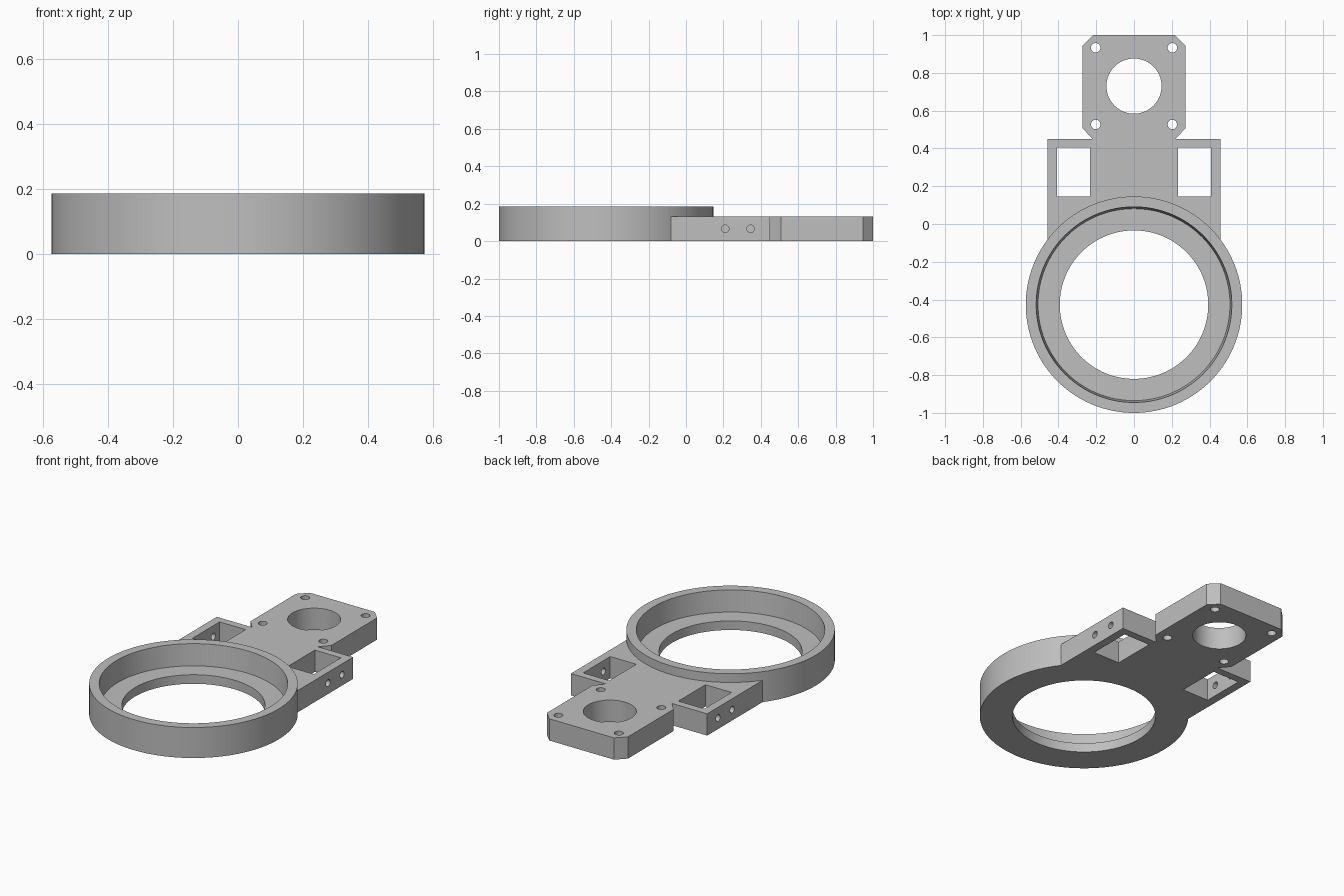
import bpy, bmesh, math
from mathutils import Matrix

cube = bpy.data.objects.get("Cube")
if cube:
    bpy.data.objects.remove(cube, do_unlink=True)

RING_Y, RING_H, FLOOR_Z, ARM_H = -0.427, 0.185, 0.055, 0.132
PLATE_Y = 0.73

grey = bpy.data.materials.new("light grey plastic")
grey.use_nodes = True
colour = (0.52, 0.52, 0.52, 1)
grey.diffuse_color = colour
grey.node_tree.nodes["Principled BSDF"].inputs["Base Color"].default_value = colour


def make(name, bm):
    bmesh.ops.recalc_face_normals(bm, faces=bm.faces)
    mesh = bpy.data.meshes.new(name)
    bm.to_mesh(mesh)
    bm.free()
    mesh.materials.append(grey)
    obj = bpy.data.objects.new(name, mesh)
    bpy.context.collection.objects.link(obj)
    return obj


def disc(name, x, y, z0, z1, r0, r1=None, sides=96):
    """Upright cylinder or cone between two heights."""
    bm = bmesh.new()
    bmesh.ops.create_cone(bm, cap_ends=True, segments=sides, radius1=r0,
                          radius2=r1 or r0, depth=z1 - z0,
                          matrix=Matrix.Translation((x, y, (z0 + z1) / 2)))
    return make(name, bm)


def pin(name, x, y, z, r, length):
    """Cylinder lying along x."""
    bm = bmesh.new()
    bmesh.ops.create_cone(bm, cap_ends=True, segments=32, radius1=r, radius2=r, depth=length,
                          matrix=Matrix.Translation((x, y, z)) @ Matrix.Rotation(math.pi / 2, 4, 'Y'))
    return make(name, bm)


def slab(name, outline, z0, z1):
    """Extrude a flat outline upward."""
    bm = bmesh.new()
    face = bm.faces.new([bm.verts.new((x, y, z0)) for x, y in outline])
    top = bmesh.ops.extrude_face_region(bm, geom=[face])["geom"]
    bmesh.ops.translate(bm, vec=(0, 0, z1 - z0),
                        verts=[v for v in top if isinstance(v, bmesh.types.BMVert)])
    return make(name, bm)


def combine(target, tool, operation):
    mod = target.modifiers.new(operation.lower(), 'BOOLEAN')
    mod.operation, mod.solver, mod.object = operation, 'EXACT', tool
    bpy.context.view_layer.objects.active = target
    bpy.ops.object.modifier_apply(modifier=mod.name)
    bpy.data.objects.remove(tool, do_unlink=True)


# Round housing joined to the arm, which carries the side lugs and chamfered plate
body = disc("ring_mount_bracket", 0, RING_Y, 0, RING_H, 0.573, sides=128)
half = [(0.457, -0.25), (0.457, 0.45), (0.22, 0.45), (0.272, 0.507), (0.272, 0.945), (0.217, 1.0)]
outline = half + [(-x, y) for x, y in reversed(half)]
combine(body, slab("arm", outline, 0, ARM_H), 'UNION')

# Slightly tapered pocket and through bore of the housing
taper = 0.01 / (RING_H - FLOOR_Z)
combine(body, disc("pocket", 0, RING_Y, FLOOR_Z, RING_H + 0.1, 0.508,
                   0.518 + taper * 0.1, 128), 'DIFFERENCE')
combine(body, disc("bore", 0, RING_Y, -0.1, 0.3, 0.393, sides=128), 'DIFFERENCE')

# Large opening and four screw holes in the plate
combine(body, disc("plate_opening", 0, PLATE_Y, -0.1, 0.3, 0.146, sides=64), 'DIFFERENCE')
for side in (-1, 1):
    for end in (-1, 1):
        combine(body, disc("screw_hole", side * 0.203, PLATE_Y + end * 0.203,
                           -0.1, 0.3, 0.025, sides=32), 'DIFFERENCE')

    # Rectangular window in each lug, with two cross holes through its outer wall
    window = [(side * x, y) for x, y in ((0.232, 0.145), (0.407, 0.145), (0.407, 0.405), (0.232, 0.405))]
    combine(body, slab("lug_window", window, -0.1, 0.3), 'DIFFERENCE')
    for y in (0.21, 0.345):
        combine(body, pin("cross_hole", side * 0.43, y, 0.066, 0.02, 0.14), 'DIFFERENCE')

# Smooth round walls, crisp edges
bpy.ops.object.select_all(action='DESELECT')
body.select_set(True)
bpy.context.view_layer.objects.active = body
bpy.ops.object.shade_smooth_by_angle(angle=math.radians(30))
